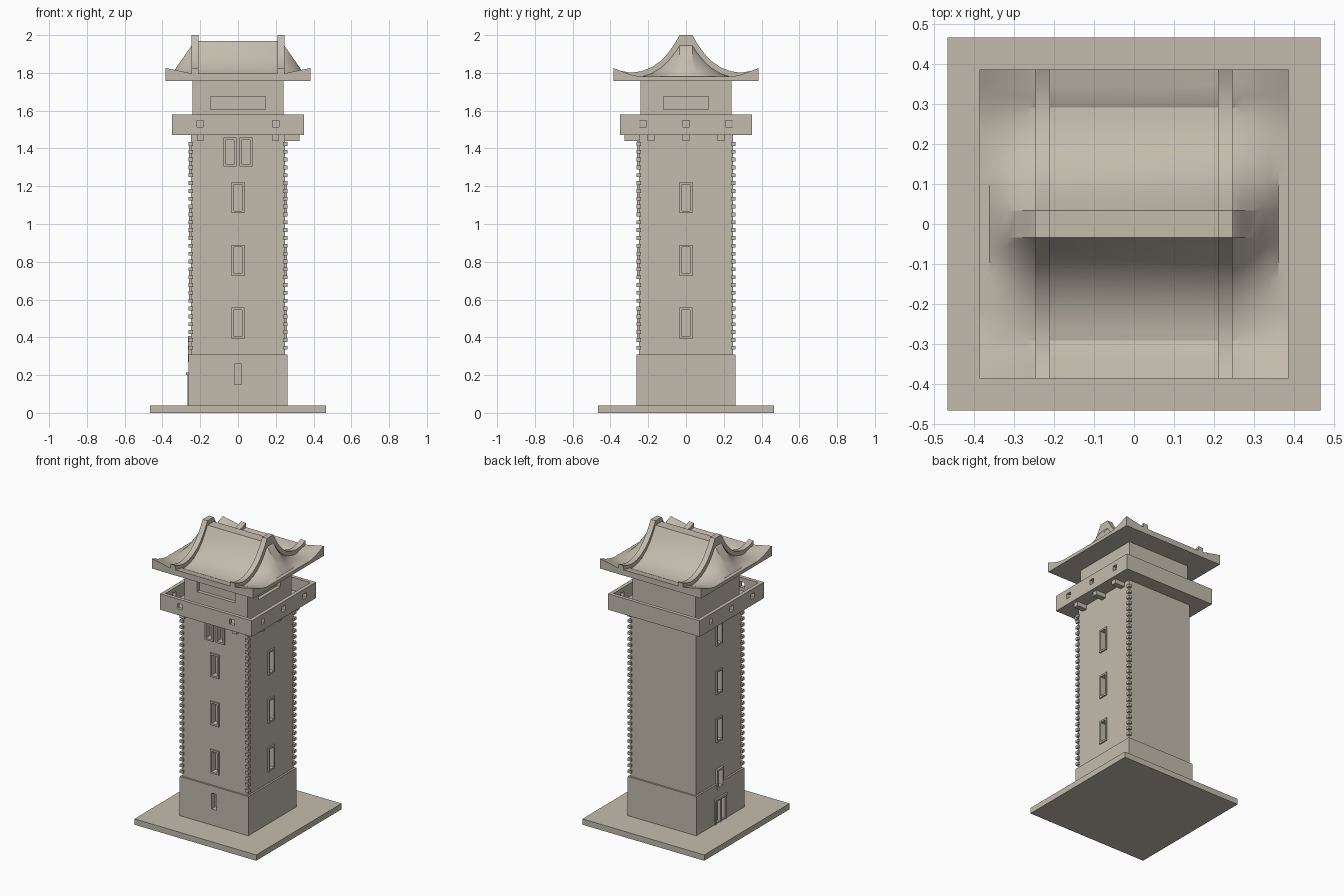
import bpy, bmesh, math

if "Cube" in bpy.data.objects:
    bpy.data.objects.remove(bpy.data.objects["Cube"])

stone = bpy.data.materials.new("warm_stone")
stone.diffuse_color = (0.55, 0.50, 0.42, 1)
stone.use_nodes = True
stone.node_tree.nodes["Principled BSDF"].inputs["Base Color"].default_value = stone.diffuse_color


def add_box(bm, a, b):
    """Box between two opposite corners."""
    lo = [min(p, q) for p, q in zip(a, b)]
    hi = [max(p, q) for p, q in zip(a, b)]
    vs = bmesh.ops.create_cube(bm, size=1)["verts"]
    for v in vs:
        v.co = [l + (h - l) * (c + 0.5) for l, h, c in zip(lo, hi, v.co)]


def finish(bm, name):
    bmesh.ops.recalc_face_normals(bm, faces=bm.faces)
    me = bpy.data.meshes.new(name)
    bm.to_mesh(me)
    bm.free()
    me.materials.append(stone)
    ob = bpy.data.objects.new(name, me)
    bpy.context.collection.objects.link(ob)
    return ob


def boxes(name, pairs):
    bm = bmesh.new()
    for a, b in pairs:
        add_box(bm, a, b)
    return finish(bm, name)


def on_wall(side, u0, u1, d0, d1, z0, z1):
    """Box given by width u, outward distance d and height z on a wall."""
    place = {"front": lambda u, d: (u, -d),
             "right": lambda u, d: (d, u),
             "left": lambda u, d: (-d, -u)}[side]
    return (*place(u0, d0), z0), (*place(u1, d1), z1)


def cut(ob, pairs):
    cutter = boxes("cutter", pairs)
    cutter.hide_render = True
    mod = ob.modifiers.new("openings", 'BOOLEAN')
    mod.operation, mod.solver, mod.object = 'DIFFERENCE', 'EXACT', cutter
    bpy.context.view_layer.objects.active = ob
    bpy.ops.object.modifier_apply(modifier=mod.name)
    bpy.data.objects.remove(cutter)


# Ground slab and plinth
boxes("base_slab", [((-.465, -.465, 0), (.465, .465, .04))])
plinth = boxes("plinth", [((-.262, -.262, .04), (.262, .262, .31))])
cut(plinth, [on_wall("front", -.018, .018, .225, .30, .15, .26),
             on_wall("left", -.045, .045, .24, .30, .045, .20),
             on_wall("left", -.022, .022, .22, .30, .285, .35)])

# Shaft with recessed windows
shaft = boxes("shaft", [((-.25, -.25, .31), (.25, .25, 1.48))])
windows = []
for z in (.475, .808, 1.14):
    windows += [("front", 0, z, .082), ("right", 0, z, .082)]
for z in (.675, 1.005, 1.34):
    windows.append(("left", 0, z, .082))
windows += [("front", -.042, 1.381, .077), ("front", .042, 1.381, .077)]
holes, frames = [], []
for side, u, z, h in windows:
    w, t = .034, .012
    holes.append(on_wall(side, u - w + t, u + w - t, .215, .30, z - h + t, z + h - t))
    for s in (-1, 1):
        frames.append(on_wall(side, u + s * w, u + s * (w - t), .24, .259, z - h, z + h))
        frames.append(on_wall(side, u - w + t, u + w - t, .24, .259,
                              z + s * h, z + s * (h - t)))
holes.append(on_wall("left", -.022, .022, .22, .30, .30, .395))
for s in (-1, 1):
    frames.append(on_wall("left", s * .034, s * .022, .24, .266, .27, .407))
frames += [on_wall("left", -.022, .022, .24, .266, .395, .407),
           on_wall("left", -.022, .022, .24, .266, .27, .285)]
cut(shaft, holes)
boxes("window_frames", frames)

# Doorway with posts and lintel
door = [on_wall("left", -.065, .065, .25, .274, .20, .215)]
for u in (-.053, 0, .053):
    door.append(on_wall("left", u - .009, u + .009, .245, .268, .04, .20))
boxes("doorway", door)

# Corner teeth on three corners
teeth = []
for sx, sy in ((-1, -1), (1, -1), (1, 1)):
    for i in range(27):
        z = .335 + i * .0415
        teeth.append(((sx * .238, sy * .238, z), (sx * .262, sy * .262, z + .02)))
boxes("corner_teeth", teeth)

# Balcony tray, parapet openings and brackets
balcony = boxes("balcony", [((-.35, -.35, 1.47), (.35, .35, 1.58))])
openings = [((-.325, -.325, 1.49), (.325, .325, 1.65))]
cut(balcony, openings)
ports = [on_wall("front", u - .018, u + .018, .31, .37, 1.513, 1.549) for u in (-.2, .2)]
for side in ("right", "left"):
    for u in (-.228, 0, .228):
        ports.append(on_wall(side, u - .018, u + .018, .31, .37, 1.513, 1.549))
cut(balcony, ports)
brackets = [on_wall("front", u - .018, u + .018, .24, .325, 1.44, 1.471) for u in (-.2, .2)]
brackets += [on_wall("right", u - .018, u + .018, .24, .325, 1.44, 1.471)
             for u in (-.186, 0, .186)]
boxes("brackets", brackets)

# Upper room with wide openings
room = boxes("upper_room", [((-.24, -.24, 1.485), (.24, .24, 1.765))])
cut(room, [on_wall("front", -.145, .145, .215, .30, 1.607, 1.675),
           on_wall("right", -.12, .12, .215, .30, 1.607, 1.675)])

# Curved roof: height above the eave, concave in y, sloping off past the gables
PROFILE = [(0, 2.0), (.034, 2.0), (.055, 1.963), (.08, 1.925), (.105, 1.893), (.135, 1.862),
           (.185, 1.828), (.24, 1.808), (.29, 1.801), (.345, 1.81), (.385, 1.826)]
BOTTOM, EAVE = 1.757, 1.78


def rail_height(y):
    y = abs(y)
    for (y0, z0), (y1, z1) in zip(PROFILE, PROFILE[1:]):
        if y <= y1 + 1e-6:
            return z0 + (z1 - z0) * (y - y0) / (y1 - y0)
    return PROFILE[-1][1]


def roof_height(x, y):
    f = rail_height(y) - .03
    ax, ay = abs(x), abs(y)
    if ax > .24:
        k = max(0, .87 * (.36 - ax) / (.36 - .245))
        f = EAVE + (f - EAVE) * min(k, 1)
    lift = max(0, (ax - .24) / .145) * max(0, (ay - .24) / .145)
    if ay > .3:
        f = max(f, EAVE + .016 * (ay - .3) / .085)
    return f + .03 * lift


def mirrored(vals):
    return sorted({-v for v in vals} | set(vals))


xs = mirrored([.21, .245, .268, .29, .314, .337, .36, .385])
ys = mirrored([p[0] for p in PROFILE[1:]] + [.16, .21, .265, .32, .365])
bm = bmesh.new()
grid = [[bm.verts.new((x, y, roof_height(x, y))) for y in ys] for x in xs]
for i in range(len(xs) - 1):
    for j in range(len(ys) - 1):
        bm.faces.new((grid[i][j], grid[i + 1][j], grid[i + 1][j + 1], grid[i][j + 1]))
rim = [e for e in bm.edges if e.is_boundary]
new = bmesh.ops.extrude_edge_only(bm, edges=rim)["geom"]
for v in new:
    if isinstance(v, bmesh.types.BMVert):
        v.co.z = BOTTOM
bmesh.ops.contextual_create(bm, geom=[e for e in new if isinstance(e, bmesh.types.BMEdge)])
roof = finish(bm, "roof")

# Raised rails along both gables
bm = bmesh.new()
outline = [(y, rail_height(y)) for y in mirrored([p[0] for p in PROFILE[1:]])]
outline += [(.385, BOTTOM + .002), (-.385, BOTTOM + .002)]
for s in (-1, 1):
    face = bm.faces.new([bm.verts.new((s * .209, y, z)) for y, z in outline])
    ext = bmesh.ops.extrude_face_region(bm, geom=[face])["geom"]
    for v in ext:
        if isinstance(v, bmesh.types.BMVert):
            v.co.x = s * .246
rails = finish(bm, "roof_rails")

# Smooth the curved roof, keeping hard edges
for ob in bpy.context.scene.objects:
    ob.select_set(ob in (roof, rails))
bpy.context.view_layer.objects.active = roof
bpy.ops.object.shade_smooth_by_angle(angle=math.radians(25))
